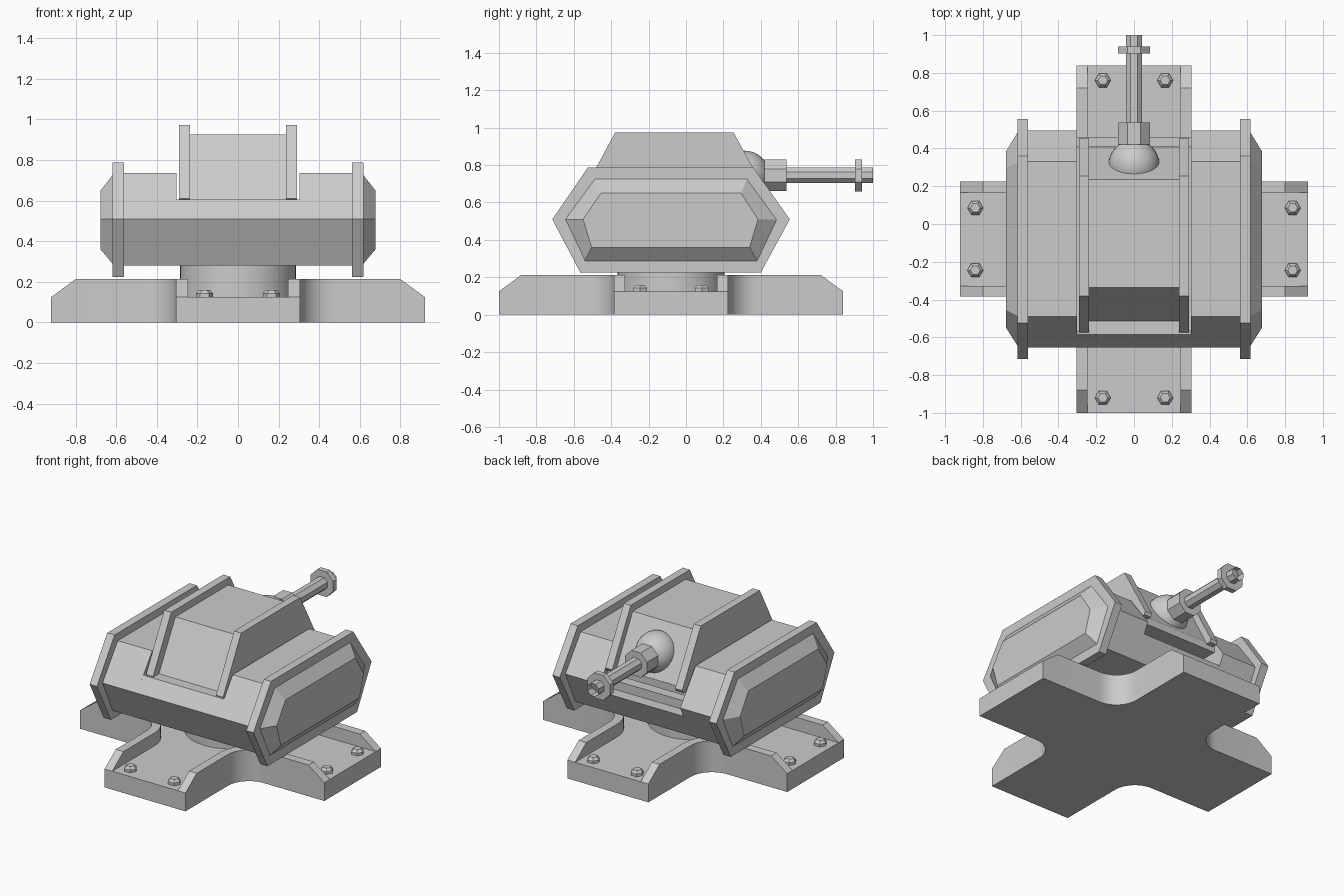
import bpy, bmesh
from math import sin, cos, pi
from mathutils import Matrix, Vector

if "Cube" in bpy.data.objects:
    bpy.data.objects.remove(bpy.data.objects["Cube"])

CY = -0.08  # centre of the base in y


def finish(name, bm, smooth=False):
    bmesh.ops.recalc_face_normals(bm, faces=bm.faces)
    me = bpy.data.meshes.new(name)
    bm.to_mesh(me)
    bm.free()
    ob = bpy.data.objects.new(name, me)
    bpy.context.collection.objects.link(ob)
    if smooth:
        bpy.ops.object.select_all(action='DESELECT')
        ob.select_set(True)
        bpy.context.view_layer.objects.active = ob
        bpy.ops.object.shade_smooth_by_angle(angle=0.6)
    return ob


def loft(name, a, b, smooth=False):
    """Closed solid between two matching point loops."""
    bm = bmesh.new()
    va, vb = [bm.verts.new(p) for p in a], [bm.verts.new(p) for p in b]
    bm.faces.new(va)
    bm.faces.new(vb)
    for i in range(len(a)):
        j = (i + 1) % len(a)
        bm.faces.new((va[i], va[j], vb[j], vb[i]))
    return finish(name, bm, smooth)


def slab(name, prof, x0, x1, prof1=None):
    """Extrude a (y, z) profile along x."""
    return loft(name, [(x0, y, z) for y, z in prof],
                [(x1, y, z) for y, z in (prof1 or prof)])


def rod_y(name, r, y0, y1, n=8, z=0.745, bore=0):
    """Faceted rod along y, flats facing up, optional bored tip."""
    bm = bmesh.new()
    bmesh.ops.create_cone(bm, cap_ends=True, segments=n, radius1=r / cos(pi / n),
                          radius2=r / cos(pi / n), depth=y1 - y0)
    bm.transform(Matrix.Translation((0, (y0 + y1) / 2, z)) @ Matrix.Rotation(-pi / 2, 4, 'X')
                 @ Matrix.Rotation(pi / n, 4, 'Z'))
    if bore:
        tip = max(bm.faces, key=lambda f: f.calc_center_median().y)
        bmesh.ops.inset_region(bm, faces=[tip], thickness=bore)
        bmesh.ops.translate(bm, verts=tip.verts, vec=(0, -0.05, 0))
    return finish(name, bm)


# Cross-shaped base: one quarter outline with rounded inner corner
W, L, R, T = 0.305, 0.92, 0.16, 0.058


def quarter(off):
    w, r = W - off, R + off
    arc = [(W + R - r * sin(t), W + R - r * cos(t))
           for t in [i * pi / 20 for i in range(11)]]
    return [(L, w), (0.8, w)] + arc + [(w, 0.8), (w, L)]


def spin(pts, k):
    for _ in range(k):
        pts = [(-y, x) for x, y in pts]
    return pts


outline = [p for k in range(4) for p in spin(quarter(0), k)]
loft("base_plate", [(x, y + CY, 0) for x, y in outline],
     [(x, y + CY, 0.125) for x, y in outline], True)

# Raised rims along the arms, sloping down at the ends
for k in range(4):
    bm = bmesh.new()
    rows = []
    for (ox, oy), (ix, iy) in zip(spin(quarter(0), k), spin(quarter(T), k)):
        top = 0.125 if max(abs(ox), abs(oy)) > 0.9 else 0.213
        rows.append([bm.verts.new(p) for p in (
            (ox, oy + CY, 0.12), (ox, oy + CY, top), (ix, iy + CY, top), (ix, iy + CY, 0.12))])
    for a, b in zip(rows, rows[1:]):
        for i in range(4):
            j = (i + 1) % 4
            bm.faces.new((a[i], a[j], b[j], b[i]))
    bm.faces.new(rows[0])
    bm.faces.new(rows[-1])
    finish("base_rim", bm, True)

# Hex bolts
for k in range(4):
    for s in (-0.165, 0.165):
        x, y = spin([(0.84, s)], k)[0]
        bm = bmesh.new()
        for r1, r2, h, z in ((0.042, 0.042, 0.02, 0.133), (0.042, 0.026, 0.017, 0.1515)):
            bmesh.ops.create_cone(bm, cap_ends=True, segments=6, radius1=r1, radius2=r2, depth=h,
                                  matrix=Matrix.Translation((x, y + CY, z)) @ Matrix.Rotation(pi / 6, 4, 'Z'))
        finish("base_bolt", bm)

# Swivel drum
bm = bmesh.new()
bmesh.ops.create_cone(bm, cap_ends=True, segments=48, radius1=0.285, radius2=0.285, depth=0.175,
                      matrix=Matrix.Translation((0, CY, 0.2075)))
finish("swivel", bm, True)

# Housing: side blocks, flanges and bevelled caps, both sides
BODY = [(-0.655, 0.51), (-0.49, 0.735), (0.33, 0.735), (0.495, 0.51), (0.385, 0.28), (-0.545, 0.28)]
FLANGE = [(-0.715, 0.51), (-0.525, 0.787), (0.36, 0.787), (0.555, 0.51), (0.40, 0.225), (-0.565, 0.225)]
CAP = [(-0.55, 0.51), (-0.455, 0.65), (0.295, 0.65), (0.385, 0.51), (0.34, 0.36), (-0.505, 0.36)]
for s in (-1, 1):
    slab("housing_side", BODY, s * 0.303, s * 0.58)
    slab("housing_flange", FLANGE, s * 0.562, s * 0.617)
    slab("housing_cap", BODY, s * 0.61, s * 0.677, CAP)

# Housing core, stepped and slotted at the back
CORE = [(-0.655, 0.51), (-0.585, 0.605), (0.41, 0.605), (0.41, 0.555), (0.2, 0.555), (0.2, 0.50),
        (0.38, 0.50), (0.38, 0.44), (0.46, 0.44), (0.385, 0.28), (-0.545, 0.28)]
slab("housing_core", CORE, -0.304, 0.304)

# Upper casing with side plates
slab("casing", [(-0.335, 0.925), (0.235, 0.925), (0.41, 0.60), (-0.515, 0.60)], -0.24, 0.24)
for s in (-1, 1):
    slab("casing_plate", [(-0.38, 0.973), (0.255, 0.973), (0.455, 0.61), (0.445, 0.59),
                          (-0.56, 0.59), (-0.575, 0.61)], s * 0.237, s * 0.29)

# Ball mount and barrel
bm = bmesh.new()
bmesh.ops.create_uvsphere(bm, u_segments=32, v_segments=16, radius=0.135,
                          matrix=Matrix.Translation((0, 0.313, 0.742)))
finish("ball_mount", bm, True)
rod_y("barrel_collar", 0.084, 0.42, 0.537)
rod_y("barrel", 0.042, 0.5, 1.0, bore=0.015)
rod_y("muzzle_ring", 0.085, 0.903, 0.94)
